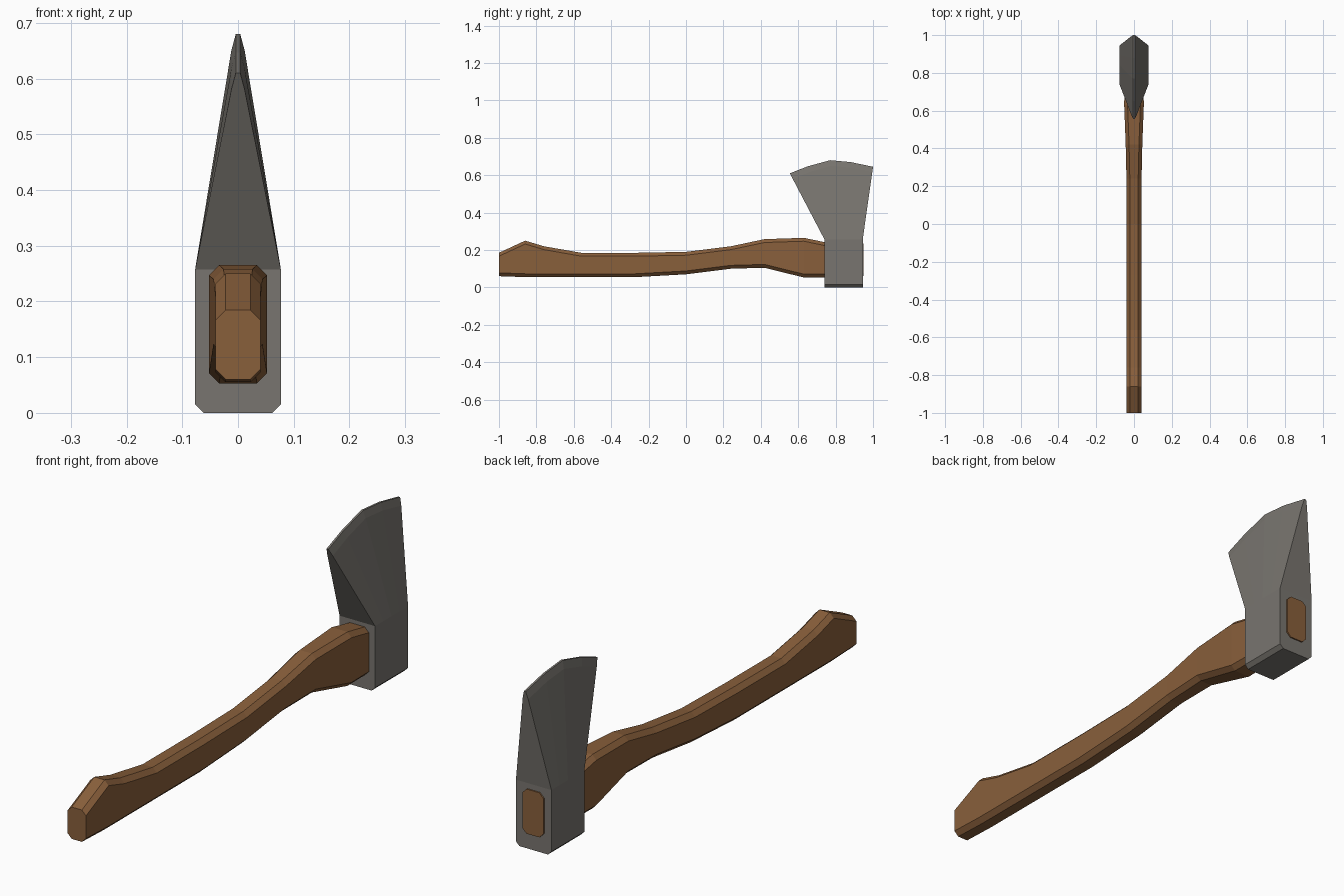
import bpy
import bmesh

cube = bpy.data.objects.get("Cube")
if cube:
    bpy.data.objects.remove(cube, do_unlink=True)


def material(name, color):
    mat = bpy.data.materials.new(name)
    mat.use_nodes = True
    mat.diffuse_color = color
    bsdf = next(n for n in mat.node_tree.nodes if n.type == "BSDF_PRINCIPLED")
    bsdf.inputs["Base Color"].default_value = color
    return mat


def loft(name, halves, mat):
    """Skin mirrored cross-sections; each half lists points from bottom to top."""
    bm = bmesh.new()
    rings = []
    for half in halves:
        points = half + [(-x, y, z) for x, y, z in reversed(half)]
        rings.append([bm.verts.new(p) for p in points])
    n = len(rings[0])
    for a, b in zip(rings, rings[1:]):
        for i in range(n):
            j = (i + 1) % n
            bm.faces.new((a[i], a[j], b[j], b[i]))
    # Close both ends with strips running from side to side
    for ring in (rings[0], rings[-1]):
        for i in range(n // 2 - 1):
            bm.faces.new((ring[i], ring[i + 1], ring[n - 2 - i], ring[n - 1 - i]))
    bmesh.ops.recalc_face_normals(bm, faces=bm.faces)
    mesh = bpy.data.meshes.new(name)
    bm.to_mesh(mesh)
    bm.free()
    mesh.materials.append(mat)
    obj = bpy.data.objects.new(name, mesh)
    bpy.context.collection.objects.link(obj)
    return obj


wood = material("Brown wood", (0.25, 0.115, 0.044, 1))
steel = material("Grey steel", (0.19, 0.178, 0.16, 1))

# Handle: chamfered sections as (y, bottom, top, half width)
sections = [
    (-1.0, 0.06, 0.185, 0.04), (-0.86, 0.055, 0.25, 0.04),
    (-0.76, 0.055, 0.22, 0.04), (-0.56, 0.055, 0.185, 0.04),
    (-0.27, 0.055, 0.185, 0.04), (0.0, 0.07, 0.19, 0.04),
    (0.24, 0.10, 0.22, 0.04), (0.42, 0.105, 0.258, 0.044),
    (0.63, 0.053, 0.265, 0.052), (0.75, 0.053, 0.24, 0.05),
    (0.95, 0.06, 0.235, 0.046),
]
c = 0.018
loft("handle", [[(w - c, y, lo), (w, y, lo + c), (w, y, hi - c), (w - c, y, hi)]
                for y, lo, hi, w in sections], wood)

# Axe head: square socket block flaring into a curved, bevelled cutting edge
edge = [(0.555, 0.61), (0.65, 0.647), (0.77, 0.68), (0.88, 0.67), (1.0, 0.645)]
block_front, block_back, block_top, block_half = 0.74, 0.945, 0.257, 0.077
head = []
for i, (ey, ez) in enumerate(edge):
    y = block_front + (block_back - block_front) * i / (len(edge) - 1)
    bz = ez - 0.03
    by = y + (ey - y) * (bz - block_top) / (ez - block_top)
    head.append([(block_half - 0.015, y, 0), (block_half, y, 0.015),
                 (block_half, y, block_top), (0.012, by, bz), (0.004, ey, ez)])
loft("axe_head", head, steel)
